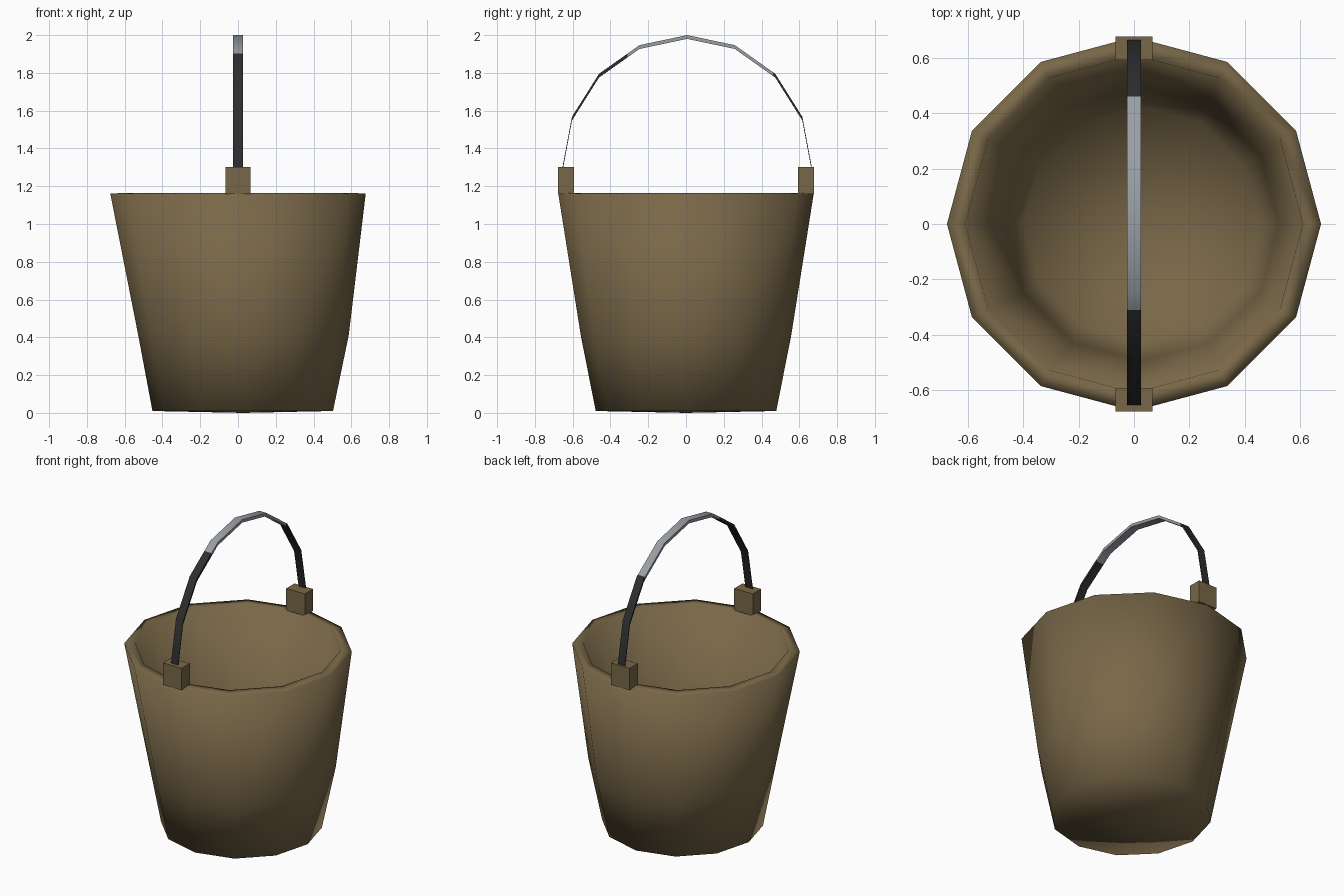
import bpy, bmesh, math

if "Cube" in bpy.data.objects:
    bpy.data.objects.remove(bpy.data.objects["Cube"])


def material(name, rgb):
    m = bpy.data.materials.new(name)
    m.diffuse_color = (*rgb, 1)
    m.use_nodes = True
    m.node_tree.nodes["Principled BSDF"].inputs["Base Color"].default_value = m.diffuse_color
    return m


BROWN = material("brown wood", (0.19, 0.137, 0.065))
STEEL = material("light steel", (0.32, 0.345, 0.375))
BLACK = material("black grip", (0.027, 0.027, 0.028))


def finish(name, bm, mats):
    bmesh.ops.recalc_face_normals(bm, faces=bm.faces[:])
    me = bpy.data.meshes.new(name)
    bm.to_mesh(me)
    bm.free()
    for m in mats:
        me.materials.append(m)
    ob = bpy.data.objects.new(name, me)
    bpy.context.collection.objects.link(ob)
    return ob


# Bucket: twelve-sided rings (centre x, radius, z), outside up then inside down
SIDES = 12
rings = [(0.025, 0.478, 0.01), (0.029, 0.557, 0.41), (0.0, 0.676, 1.16),
         (0.0, 0.61, 1.165), (0.029, 0.495, 0.42), (0.025, 0.425, 0.065)]
bm = bmesh.new()
loops = []
for cx, r, z in rings:
    loops.append([bm.verts.new((cx + r * math.cos(2 * math.pi * i / SIDES),
                                r * math.sin(2 * math.pi * i / SIDES), z))
                  for i in range(SIDES)])
for a, b in zip(loops, loops[1:]):
    for i in range(SIDES):
        j = (i + 1) % SIDES
        bm.faces.new((a[i], a[j], b[j], b[i]))
# Underside and inner floor fans
for loop, z in ((loops[0], 0.0), (loops[-1], 0.06)):
    c = bm.verts.new((0.025, 0, z))
    for i in range(SIDES):
        bm.faces.new((loop[i], loop[(i + 1) % SIDES], c))
for f in bm.faces:
    f.smooth = True
finish("bucket", bm, [BROWN])

# Handle mounts on the rim
for side, name in ((-1, "front_mount"), (1, "back_mount")):
    bm = bmesh.new()
    bmesh.ops.create_cube(bm, size=1)
    for v in bm.verts:
        v.co = (v.co.x * 0.134, v.co.y * 0.085 + side * 0.636, v.co.z * 0.143 + 1.2295)
    finish(name, bm, [BROWN])

# Handle: flat strip swept along a half ellipse, cut where the colour changes
path = [(0.006 - 0.66 * math.cos(math.pi * i / 8),
         1.30 + 0.70 * math.sin(math.pi * i / 8)) for i in range(9)]
CUT_LOW, CUT_HIGH = -0.31, 0.46
for cut in (CUT_LOW, CUT_HIGH):
    for k in range(len(path) - 1):
        (y0, z0), (y1, z1) = path[k], path[k + 1]
        if y0 < cut < y1:
            path.insert(k + 1, (cut, z0 + (z1 - z0) * (cut - y0) / (y1 - y0)))
            break
bm = bmesh.new()
W, T = 0.026, 0.02
sections = [[bm.verts.new((x, y, z - d)) for x, d in ((-W, 0), (W, 0), (W, T), (-W, T))]
            for y, z in path]
for a, b in zip(sections, sections[1:]):
    for i in range(4):
        j = (i + 1) % 4
        f = bm.faces.new((a[i], a[j], b[j], b[i]))
        mid = (a[0].co.y + b[0].co.y) / 2
        f.material_index = 0 if CUT_LOW < mid < CUT_HIGH else 1
        f.smooth = True
for s in (sections[0], sections[-1]):
    bm.faces.new(s).material_index = 1
handle = finish("handle", bm, [STEEL, BLACK])
bpy.context.view_layer.objects.active = handle
handle.select_set(True)
bpy.ops.object.shade_smooth_by_angle(angle=math.radians(40))
